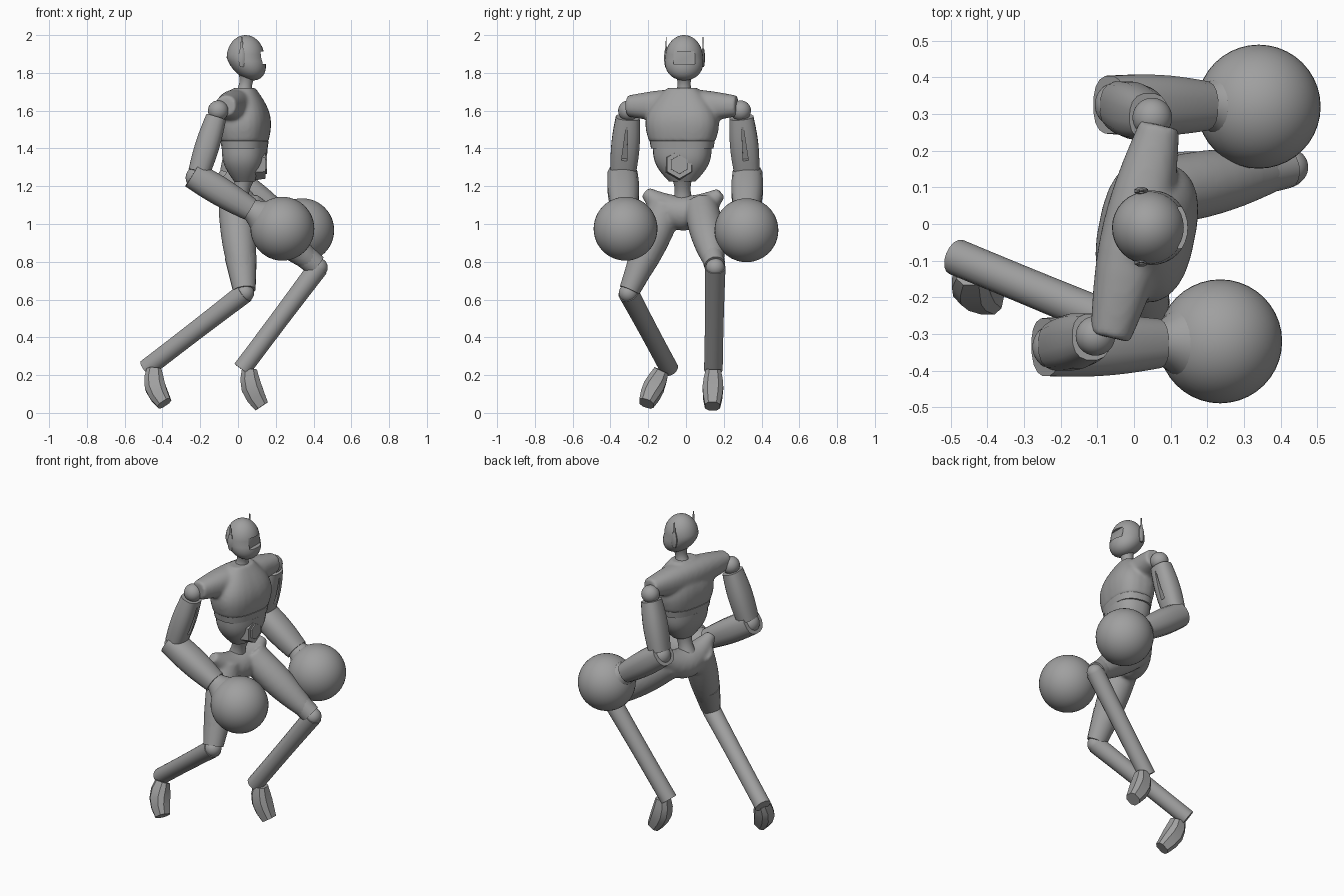
import bpy, bmesh, math
from mathutils import Vector, Matrix

cube = bpy.data.objects.get("Cube")
if cube:
    bpy.data.objects.remove(cube, do_unlink=True)

grey = bpy.data.materials.new("plain grey")
grey.use_nodes = True
grey.diffuse_color = (.35, .35, .35, 1)
grey.node_tree.nodes["Principled BSDF"].inputs["Base Color"].default_value = grey.diffuse_color

ACROSS = Vector((0, 1, 0))
TURNED = Vector((.2, 1, 0)).normalized()   # shoulder line of the twisted chest
FORWARD = Vector((1, 0, 0))
UP = Vector((0, 0, 1))


def limb(bm, start, end, wide, narrow, bulge=0, depth=1, bow=Vector(),
         side=ACROSS, sides=24, power=2, steps=10):
    """Tapered tube whose middle may swell, bow aside or be squared off."""
    start, end = Vector(start), Vector(end)
    loops = []
    for i in range(steps + 1):
        t = i / steps
        swell = math.sin(math.pi * t)
        centre = start.lerp(end, t) + bow * swell
        along = (end - start + bow * math.pi * math.cos(math.pi * t)).normalized()
        across = (side - along * side.dot(along)).normalized()
        other = along.cross(across) * depth
        radius = wide + (narrow - wide) * t + bulge * swell
        loop = []
        for k in range(sides):
            angle = math.tau * (k + .5) / sides
            c, s = (math.copysign(abs(v) ** (2 / power), v) for v in (math.cos(angle), math.sin(angle)))
            loop.append(bm.verts.new(centre + (across * c + other * s) * radius))
        loops.append(loop)
    for low, high in zip(loops, loops[1:]):
        for k in range(sides):
            bm.faces.new((low[k - 1], low[k], high[k], high[k - 1]))
    bm.faces.new(loops[0])
    bm.faces.new(loops[-1])


def finish(bm, name, angle=35, fuse=False, cutter=None):
    bmesh.ops.recalc_face_normals(bm, faces=bm.faces[:])
    mesh = bpy.data.meshes.new(name)
    bm.to_mesh(mesh)
    bm.free()
    part = bpy.data.objects.new(name, mesh)
    bpy.context.collection.objects.link(part)
    bpy.ops.object.select_all(action='DESELECT')
    bpy.context.view_layer.objects.active = part
    part.select_set(True)
    if fuse:
        remesh = part.modifiers.new("fuse", 'REMESH')
        remesh.mode, remesh.voxel_size = 'VOXEL', .01
        part.modifiers.new("soften", 'SMOOTH').iterations = 8
    if cutter:
        recess = part.modifiers.new("recess", 'BOOLEAN')
        recess.operation, recess.object = 'DIFFERENCE', cutter
    for modifier in part.modifiers[:]:
        bpy.ops.object.modifier_apply(modifier=modifier.name)
    if cutter:
        bpy.data.objects.remove(cutter, do_unlink=True)
    part.data.materials.clear()
    part.data.materials.append(grey)
    bpy.ops.object.shade_smooth_by_angle(angle=math.radians(angle))
    return part


def tube(name, *shape, cutter=None, **options):
    bm = bmesh.new()
    limb(bm, *shape, **options)
    return finish(bm, name, cutter=cutter)


def ball(name, centre, radius):
    bm = bmesh.new()
    bmesh.ops.create_uvsphere(bm, u_segments=40, v_segments=24, radius=radius,
                              matrix=Matrix.Translation(centre))
    return finish(bm, name)


def core(z):
    return Vector((.035, -.02, z))


# Head: egg pulled forward into a jaw, with a recessed visor
bm = bmesh.new()
bmesh.ops.create_uvsphere(bm, u_segments=32, v_segments=20, radius=1)
for v in bm.verts:
    jaw = max(0, -v.co.z)
    v.co = Vector((.04 + v.co.x * .1 + jaw * .04, v.co.y * (.1 + jaw * .02) - .01, 1.88 + v.co.z * .12))
visor = tube("visor_cutter", (.12, -.01, 1.88), (.2, -.01, 1.88), .08, .08, depth=.6, sides=4, power=2)
visor.data.transform(Matrix.Translation((0, 0, 0)))
visor.hide_render = True
finish(bm, "head", cutter=visor)
tube("neck", (.03, -.01, 1.67), (.05, -.01, 1.8), .06, .05, bulge=-.02)

# Ear pieces with thin antennae
for name, y in (("right", -.105), ("left", .09)):
    ear = Vector((.02, y, 1.83))
    tube(name + "_ear", ear, ear + UP * .1, .01, .01, bulge=.01, depth=.6, side=FORWARD, sides=8)
    tube(name + "_antenna", ear + UP * .08, ear + UP * .16, .01, .004, depth=.4, side=FORWARD, sides=6)

# Chest fused with the shoulder yoke
bm = bmesh.new()
limb(bm, core(1.435), core(1.72), .175, .08, bulge=.06, depth=.68, side=TURNED, power=2.6)
limb(bm, (-.065, -.31, 1.625), (.07, .27, 1.625), .055, .055, bulge=.035, side=FORWARD, power=2.3)
finish(bm, "chest", angle=50, fuse=True)

# Waist band, belly, buckle and spine
tube("rib_band", core(1.4), core(1.44), .165, .172, depth=.7, side=TURNED, power=2.6)
tube("belly", core(1.225), core(1.4), .07, .155, bulge=.025, depth=.75, side=TURNED, power=2.5)
buckle = Vector((.08, -.035, 1.315))
tube("buckle_rim", buckle, buckle + FORWARD * .065, .085, .075, sides=6)
tube("buckle_plate", buckle, buckle + FORWARD * .073, .055, .05, sides=6)
tube("spine", (0, -.015, 1.1), core(1.25), .06, .055, bulge=-.015)

# Pelvis with flared hips, fused with both thighs
right_hip, right_knee = Vector((-.015, -.1, 1.1)), Vector((.035, -.305, .635))
left_hip, left_knee = Vector((.04, .08, 1.09)), Vector((.425, .155, .77))
bm = bmesh.new()
limb(bm, (-.03, -.215, 1.17), (.05, .185, 1.165), .03, .03, bulge=.065, bow=UP * -.11, side=FORWARD)
for hip, knee in ((right_hip, right_knee), (left_hip, left_knee)):
    limb(bm, hip, knee, .09, .045, bulge=.02)
finish(bm, "pelvis_and_thighs", angle=60, fuse=True)


# Lower legs: thigh guard, knee ball, shin with cut-off heel, angular foot
def leg(side, hip, knee, heel, instep, toe, guard):
    tube(side + "_thigh_guard", hip.lerp(knee, guard), hip.lerp(knee, .97),
         .145 - guard * .11, .056, depth=1.08, sides=16)
    ball(side + "_knee", knee, .05)
    tube(side + "_shin", knee, heel, .055, .05, bulge=-.002, sides=16)
    tube(side + "_foot", instep, toe, .042, .042, bulge=.016, bow=FORWARD * -.02,
         sides=8, power=2.8, steps=4)


leg("right", right_hip, right_knee, (-.485, -.09, .235), (-.445, -.13, .225), (-.39, -.21, .05), .6)
leg("left", left_hip, left_knee, (.02, .145, .23), (.06, .145, .23), (.125, .14, .035), .78)


# Arms: shoulder ball, split upper arm, elbow, forearm and large round fist
def arm(side, shoulder, elbow, fist):
    shoulder, elbow, fist = Vector(shoulder), Vector(elbow), Vector(fist)
    ball(side + "_shoulder", shoulder, .054)
    front = [shoulder.lerp(elbow, t) + FORWARD * .07 for t in (.25, .75)]
    slot = tube(side + "_slot_cutter", *front, .006, .02, depth=3, sides=4, steps=1)
    slot.hide_render = True
    tube(side + "_upper_arm", shoulder.lerp(elbow, .1), shoulder.lerp(elbow, .92),
         .064, .068, bulge=.01, depth=.86, sides=16, power=2.5, cutter=slot)
    ball(side + "_elbow", elbow, .062)
    tube(side + "_forearm", elbow.lerp(fist, -.06), elbow.lerp(fist, .62),
         .08, .068, bulge=.01, depth=.92, sides=16, power=2.4)
    tube(side + "_wrist", elbow.lerp(fist, .55), elbow.lerp(fist, .8), .05, .12, bulge=-.015)
    ball(side + "_fist", fist, .169)


arm("right", (-.105, -.305, 1.6), (-.215, -.335, 1.245), (.235, -.32, .975))
arm("left", (.05, .29, 1.6), (-.045, .325, 1.245), (.34, .32, .967))
